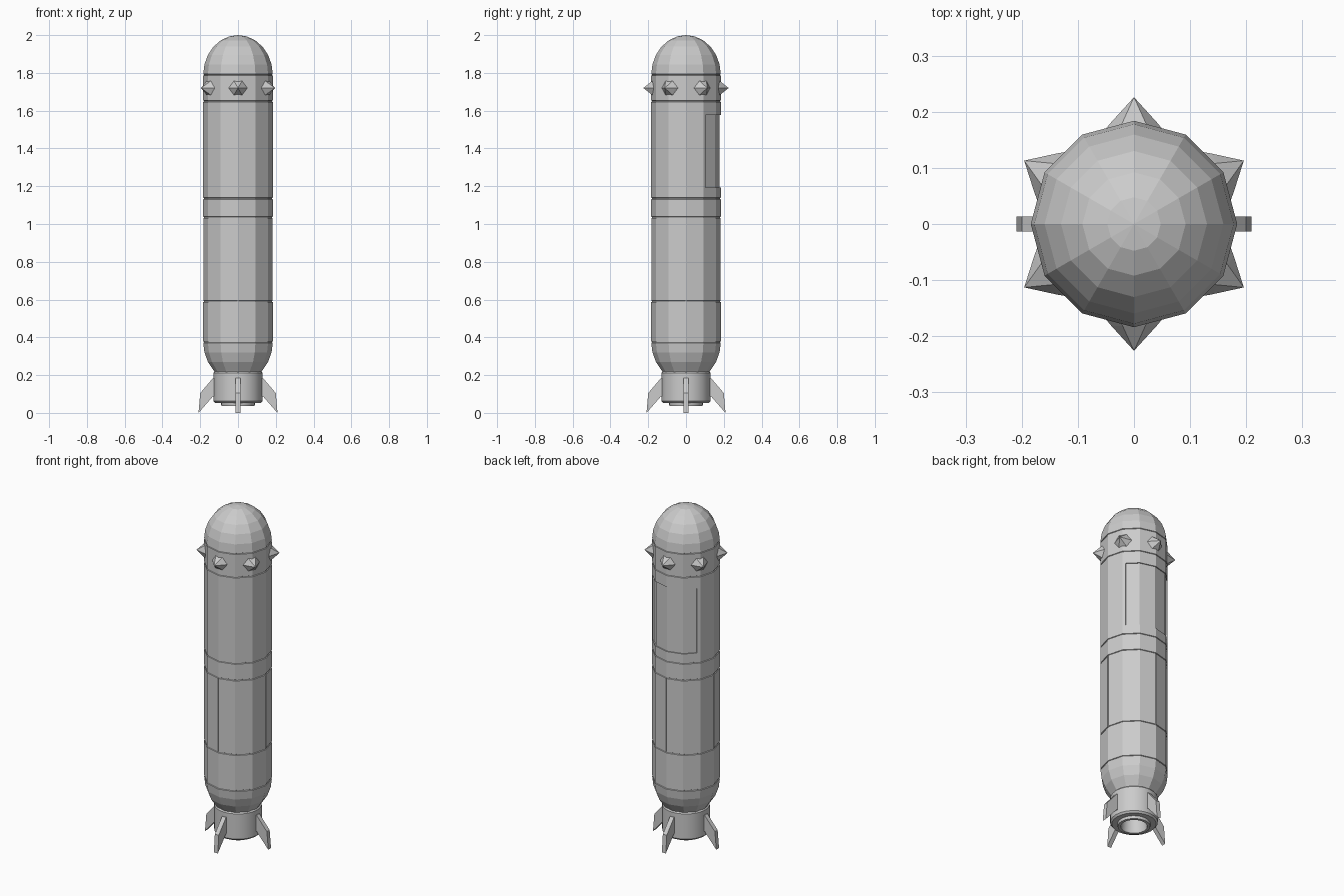
import bpy, bmesh, math
from mathutils import Matrix, Vector

if "Cube" in bpy.data.objects:
    bpy.data.objects.remove(bpy.data.objects["Cube"])

R = 0.184      # body radius
SIDES = 12


def make(name, bm, smooth=False):
    bmesh.ops.recalc_face_normals(bm, faces=bm.faces)
    me = bpy.data.meshes.new(name)
    bm.to_mesh(me)
    bm.free()
    ob = bpy.data.objects.new(name, me)
    bpy.context.collection.objects.link(ob)
    if smooth:
        bpy.context.view_layer.objects.active = ob
        ob.select_set(True)
        bpy.ops.object.shade_smooth_by_angle(angle=math.radians(35))
        ob.select_set(False)
    return ob


def lathe(name, profile, sides, smooth=False):
    """Revolve (radius, z) points about z; radius 0 closes the ends."""
    bm = bmesh.new()
    rings = []
    for r, z in profile:
        n = sides if r > 1e-5 else 1
        rings.append([bm.verts.new((r * math.cos(2 * math.pi * i / sides),
                                    r * math.sin(2 * math.pi * i / sides), z)) for i in range(n)])
    for a, b in zip(rings, rings[1:]):
        for i in range(sides):
            j = (i + 1) % sides
            quad = [a[i % len(a)], a[j % len(a)], b[j % len(b)], b[i % len(b)]]
            bm.faces.new(list(dict.fromkeys(quad)))
    return make(name, bm, smooth)


def prism(name, points, thickness, matrix=Matrix()):
    """Extrude a flat polygon of 2D points symmetrically along its local z."""
    bm = bmesh.new()
    face = bm.faces.new([bm.verts.new((x, y, -thickness / 2)) for x, y in points])
    ext = bmesh.ops.extrude_face_region(bm, geom=[face])
    bmesh.ops.translate(bm, vec=(0, 0, thickness),
                        verts=[v for v in ext['geom'] if isinstance(v, bmesh.types.BMVert)])
    bm.transform(matrix)
    return make(name, bm)


def cut(target, cutter):
    mod = target.modifiers.new(cutter.name, 'BOOLEAN')
    mod.operation = 'DIFFERENCE'
    mod.solver = 'EXACT'
    mod.object = cutter
    cutter.hide_render = True
    cutter.hide_viewport = True


# Hull: elliptical domes with a grooved straight section between them
LOW, HIGH, DOME = 0.375, 1.79, 0.21
steps = [math.radians(15 * k) for k in range(7)]
profile = [(0, 0.2)]
profile += [(R * math.cos(a), LOW - DOME * math.sin(a)) for a in reversed(steps[1:4])]
profile.insert(1, (R * math.cos(math.radians(52)), 0.2))
for z in (LOW, 0.59, 1.035, 1.135, 1.65, HIGH):
    profile += [(R, z - 0.004), (R - 0.004, z - 0.002), (R - 0.004, z + 0.002), (R, z + 0.004)]
profile += [(R * math.cos(a), HIGH + DOME * math.sin(a)) for a in steps[1:6]] + [(0, 2.0)]
body = lathe("hull", profile, SIDES)

# Four vertical panel seams
for k in range(4):
    m = Matrix.Rotation(k * math.pi / 2, 4, 'Z') @ Matrix.Translation((R + 0.02, 0, 0.8125))
    cut(body, prism("seam_cutter", [(-0.025, -0.003), (0.03, -0.003),
                                    (0.03, 0.003), (-0.025, 0.003)], 0.445, m))

# Shallow access panel recess in the back
def polar(a, r):
    return (r * math.cos(math.radians(a)), r * math.sin(math.radians(a)))


def facet(a, r):
    return r * math.cos(math.radians(15)) / math.cos(math.radians(a % 30 - 15))


inner = [polar(a, facet(a, R - 0.006)) for a in (36, 60, 90, 120, 144)]
outer = [polar(a, 0.23) for a in (149, 120, 90, 60, 31)]
cut(body, prism("panel_cutter", inner + outer, 0.385, Matrix.Translation((0, 0, 1.385))))

# Six hexagonal spikes round the collar
for k in range(6):
    bm = bmesh.new()
    rings = []
    for r, d in ((0.046, 0.155), (0.05, 0.17), (0.04, 0.182)):
        rings.append([bm.verts.new((d, r * math.cos(i * math.pi / 3), r * math.sin(i * math.pi / 3)))
                      for i in range(6)])
    tip = bm.verts.new((0.226, 0, 0))
    bm.faces.new(rings[0])
    for i in range(6):
        j = (i + 1) % 6
        for a, b in zip(rings, rings[1:]):
            bm.faces.new((a[i], a[j], b[j], b[i]))
        bm.faces.new((rings[2][i], rings[2][j], tip))
    bm.transform(Matrix.Translation((0, 0, 1.72)) @ Matrix.Rotation(math.radians(30 + 60 * k), 4, 'Z'))
    make("collar_spike", bm)

# Hollow engine housing with a smaller exhaust ring
lathe("engine_housing", [(0, 0.225), (0.12, 0.222), (0.129, 0.212), (0.129, 0.062), (0.12, 0.052),
                         (0.09, 0.052), (0.088, 0.036), (0.072, 0.036), (0.066, 0.12), (0, 0.12)],
      24, True)

# Four swept fins
fin = [(0.11, 0.185), (0.132, 0.185), (0.2, 0.105), (0.209, 0.0), (0.132, 0.088), (0.11, 0.088)]
for k in range(4):
    m = Matrix.Rotation(k * math.pi / 2, 4, 'Z') @ Matrix.Rotation(math.pi / 2, 4, 'X')
    prism("tail_fin", fin, 0.026, m)
